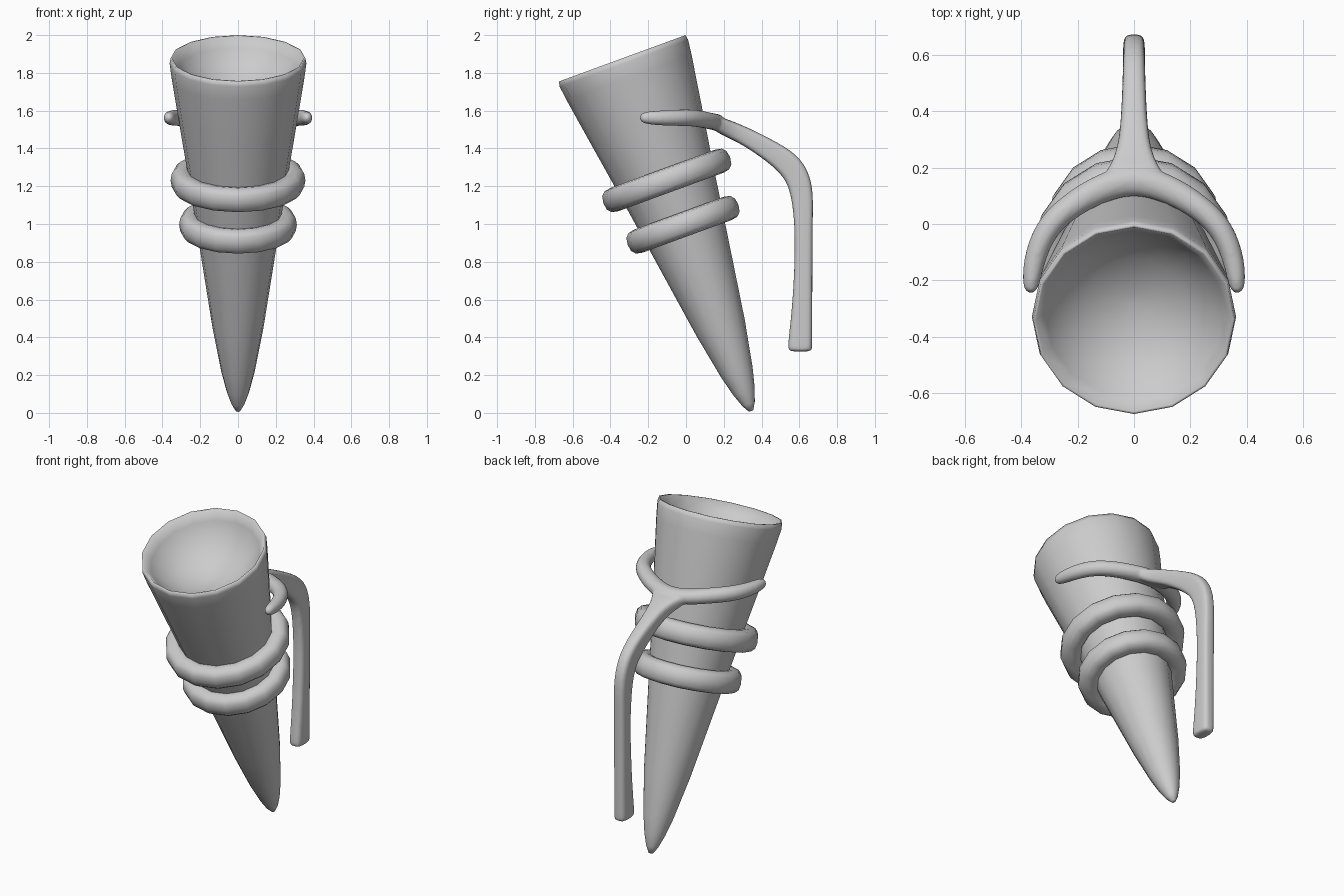
import bpy, bmesh, math
from mathutils import Vector, Matrix

cube = bpy.data.objects.get("Cube")
if cube:
    bpy.data.objects.remove(cube)

grey = bpy.data.materials.new("plain_grey")
grey.use_nodes = True
colour = (0.6, 0.6, 0.6, 1)
grey.diffuse_color = colour
grey.node_tree.nodes["Principled BSDF"].inputs["Base Color"].default_value = colour

SIDES = 16
TIP = Vector((0, 0.345, 0.01))
TILT = Matrix.Translation(TIP) @ Matrix.Rotation(math.radians(20.1), 4, 'X')


def finish(name, bm, angle):
    bmesh.ops.recalc_face_normals(bm, faces=bm.faces)
    mesh = bpy.data.meshes.new(name)
    bm.to_mesh(mesh)
    bm.free()
    obj = bpy.data.objects.new(name, mesh)
    bpy.context.collection.objects.link(obj)
    mesh.materials.append(grey)
    bpy.ops.object.select_all(action='DESELECT')
    bpy.context.view_layer.objects.active = obj
    obj.select_set(True)
    bpy.ops.object.shade_smooth_by_angle(angle=math.radians(angle))
    return obj


def bridge(bm, a, b):
    for i in range(len(a)):
        j = (i + 1) % len(a)
        bm.faces.new((a[i], a[j], b[j], b[i]))


def squared(value, power):
    return math.copysign(abs(value) ** power, value)


def lathe(name, profile, closed=False, angle=60):
    """Turn (radius, height) points around the tilted axis."""
    bm = bmesh.new()
    rings = []
    for r, h in profile:
        rings.append([bm.verts.new((r * math.cos(a), r * math.sin(a), h))
                      for a in (math.tau * i / SIDES for i in range(SIDES))])
    for a, b in zip(rings, rings[1:]):
        bridge(bm, a, b)
    if closed:
        bridge(bm, rings[-1], rings[0])
    else:
        bm.faces.new(rings[0])
        bm.faces.new(rings[-1])
    finish(name, bm, angle).matrix_world = TILT


def sweep(bm, stations, up, power):
    """Skin sections (point, half side, half up) along a path; low power is boxier."""
    pts = [Vector(s[0]) for s in stations]
    rings = []
    for i, (p, half_side, half_up) in enumerate(stations):
        t = (pts[min(i + 1, len(pts) - 1)] - pts[max(i - 1, 0)]).normalized()
        side = t.cross(Vector(up)).normalized()
        n = side.cross(t)
        ring = []
        for k in range(8):
            a = math.tau * (k + 0.5) / 8
            ring.append(bm.verts.new(
                pts[i] + side * half_side * squared(math.cos(a), power) * 1.1
                + n * half_up * squared(math.sin(a), power) * 1.1))
        rings.append(ring)
    for a, b in zip(rings, rings[1:]):
        bridge(bm, a, b)
    bm.faces.new(rings[0])
    bm.faces.new(rings[-1])


# Horn: outer wall from tip to a thin soft rim, then a shallow round dish inside
outer = [(0.012, 0), (0.035, 0.04), (0.06, 0.11), (0.088, 0.22), (0.135, 0.47),
         (0.2, 0.9), (0.26, 1.3), (0.308, 1.6), (0.352, 1.88), (0.362, 1.96), (0.357, 1.988)]
RIM, DEPTH = 0.348, 0.22
ball = (RIM ** 2 + DEPTH ** 2) / (2 * DEPTH)
spread = math.asin(RIM / ball)
dish = [(ball * math.sin(spread * f), 1.988 - DEPTH + ball * (1 - math.cos(spread * f)))
        for f in (1, 0.85, 0.7, 0.55, 0.4, 0.2, 0.04)]
lathe("horn_cup", outer + dish, angle=180)

# Two thick bands around the horn
for name, height, major in (("upper_band", 1.3, 0.297), ("lower_band", 1.05, 0.252)):
    lathe(name, [(major + 0.06 * squared(math.cos(a), 0.8),
                  height + 0.065 * squared(math.sin(a), 0.8))
                 for a in (math.tau * i / 12 for i in range(12))], closed=True)

# Pair of arms hugging the horn, mirrored about the middle
handle = bmesh.new()
arm = [((0.367, -0.247, 1.562), 0.016, 0.018), ((0.366, -0.215, 1.562), 0.032, 0.035),
       ((0.352, -0.11, 1.561), 0.04, 0.042), ((0.303, 0.0, 1.564), 0.044, 0.045),
       ((0.215, 0.072, 1.558), 0.046, 0.045), ((0.12, 0.127, 1.545), 0.052, 0.044)]
mirrored = [((-p[0], p[1], p[2]), a, b) for p, a, b in reversed(arm)]
sweep(handle, arm + [((0, 0.165, 1.538), 0.058, 0.044)] + mirrored, (0, 0, 1), 1)

# Stem flaring out of the arms, bending down into a long boxy handle
stem = [((0, 0.13, 1.545), 0.028, 0.12), ((0, 0.185, 1.522), 0.04, 0.092),
        ((0, 0.24, 1.498), 0.043, 0.062), ((0, 0.32, 1.462), 0.045, 0.047),
        ((0, 0.45, 1.387), 0.054, 0.04), ((0, 0.56, 1.308), 0.066, 0.037),
        ((0, 0.614, 1.2), 0.061, 0.036), ((0, 0.623, 1.02), 0.045, 0.036),
        ((0, 0.623, 0.8), 0.044, 0.036), ((0, 0.615, 0.55), 0.051, 0.036),
        ((0, 0.605, 0.38), 0.06, 0.037), ((0, 0.604, 0.335), 0.061, 0.037),
        ((0, 0.604, 0.324), 0.052, 0.031)]
sweep(handle, stem, (1, 0, 0), 0.4)

# Fuse arms and stem into one soft forked handle
fork = finish("forked_handle", handle, 180)
soften = fork.modifiers.new("Soften", 'SUBSURF')
soften.levels = soften.render_levels = 2
fuse = fork.modifiers.new("Fuse", 'REMESH')
fuse.mode = 'VOXEL'
fuse.voxel_size = 0.009
fuse.use_smooth_shade = True
relax = fork.modifiers.new("Relax", 'SMOOTH')
relax.factor = 0.5
relax.iterations = 6
